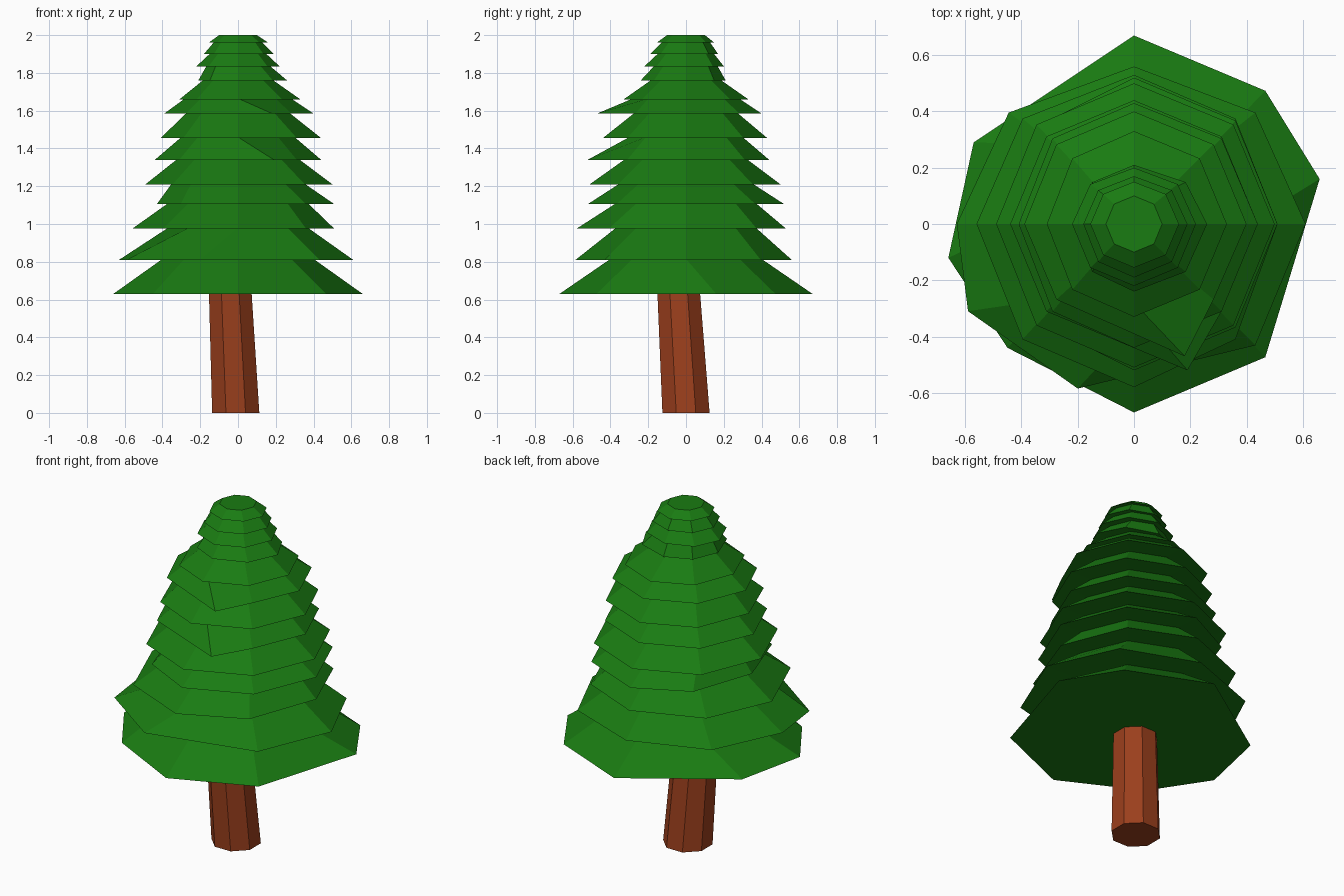
import bpy, bmesh, math

if "Cube" in bpy.data.objects:
    bpy.data.objects.remove(bpy.data.objects["Cube"])

def material(name, rgb):
    m = bpy.data.materials.new(name)
    m.diffuse_color = (*rgb, 1)
    m.use_nodes = True
    m.node_tree.nodes["Principled BSDF"].inputs["Base Color"].default_value = m.diffuse_color
    return m

def loft(name, rings, mat):
    """Skin a stack of eight-sided rings and cap both ends."""
    bm = bmesh.new()
    loops = [[bm.verts.new(p) for p in ring] for ring in rings]
    for a, b in zip(loops, loops[1:]):
        for i in range(8):
            j = (i + 1) % 8
            bm.faces.new((a[i], a[j], b[j], b[i]))
    bm.faces.new(loops[0][::-1])
    bm.faces.new(loops[-1])
    bmesh.ops.recalc_face_normals(bm, faces=bm.faces)
    me = bpy.data.meshes.new(name)
    bm.to_mesh(me)
    bm.free()
    me.materials.append(mat)
    ob = bpy.data.objects.new(name, me)
    bpy.context.collection.objects.link(ob)
    return ob

def ring(z, left, right, front, back, moved={}):
    """Octagon stretched to four reaches; moved holds displaced corners."""
    pts = []
    for i in range(8):
        c, s = math.cos(i * math.pi / 4), math.sin(i * math.pi / 4)
        x = c * (right if c > 0 else left)
        y = s * (back if s > 0 else front)
        x, y = moved.get(i, (x, y))
        pts.append((x, y, z))
    return pts

# Leaning trunk
def trunk_ring(z, cx, cy, r):
    return [(cx + r * math.cos(i * math.pi / 4 + math.pi / 8) * 1.04,
             cy + r * math.sin(i * math.pi / 4 + math.pi / 8) * 1.04, z) for i in range(8)]

loft("trunk", [trunk_ring(0, -0.012, 0, 0.13), trunk_ring(0.66, -0.042, -0.04, 0.117)],
     material("bark", (0.33, 0.05, 0.012)))

# Branch tiers: height, left, right, front, back reach, radius where the next tier starts
tiers = [
    (0.63, 0.66, 0.66, 0.67, 0.67, 0.40),
    (0.81, 0.63, 0.61, 0.61, 0.56, 0.37),
    (0.975, 0.56, 0.51, 0.58, 0.53, 0.37),
    (1.105, 0.43, 0.51, 0.52, 0.52, 0.35),
    (1.21, 0.49, 0.50, 0.51, 0.50, 0.32),
    (1.34, 0.44, 0.44, 0.44, 0.44, 0.30),
    (1.455, 0.41, 0.44, 0.44, 0.43, 0.27),
    (1.585, 0.39, 0.40, 0.38, 0.40, 0.28),
    (1.66, 0.31, 0.33, 0.33, 0.33, 0.18),
    (1.76, 0.21, 0.26, 0.24, 0.21, 0.165),
    (1.835, 0.22, 0.22, 0.22, 0.20, 0.145),
    (1.90, 0.18, 0.19, 0.19, 0.17, 0.125),
    (1.96, 0.155, 0.16, 0.155, 0.15, 0.10),
]
# Corners pushed out of the regular octagon, by tier
moved = {
    0: {0: (0.66, 0.16), 3: (-0.57, 0.29), 4: (-0.66, -0.12), 5: (-0.45, -0.44)},
    1: {5: (-0.59, -0.31), 6: (-0.20, -0.585)},
    5: {6: (0.19, -0.52)},
    7: {6: (0.18, -0.47)},
}
rings = []
for i, (z, l, r, f, b, inner) in enumerate(tiers):
    rings.append(ring(z, l, r, f, b, moved.get(i, {})))
    top = tiers[i + 1][0] + 0.005 if i + 1 < len(tiers) else 2.0
    rings.append(ring(top, inner, inner, inner, inner))
loft("foliage", rings, material("needles", (0.01, 0.2, 0.006)))
